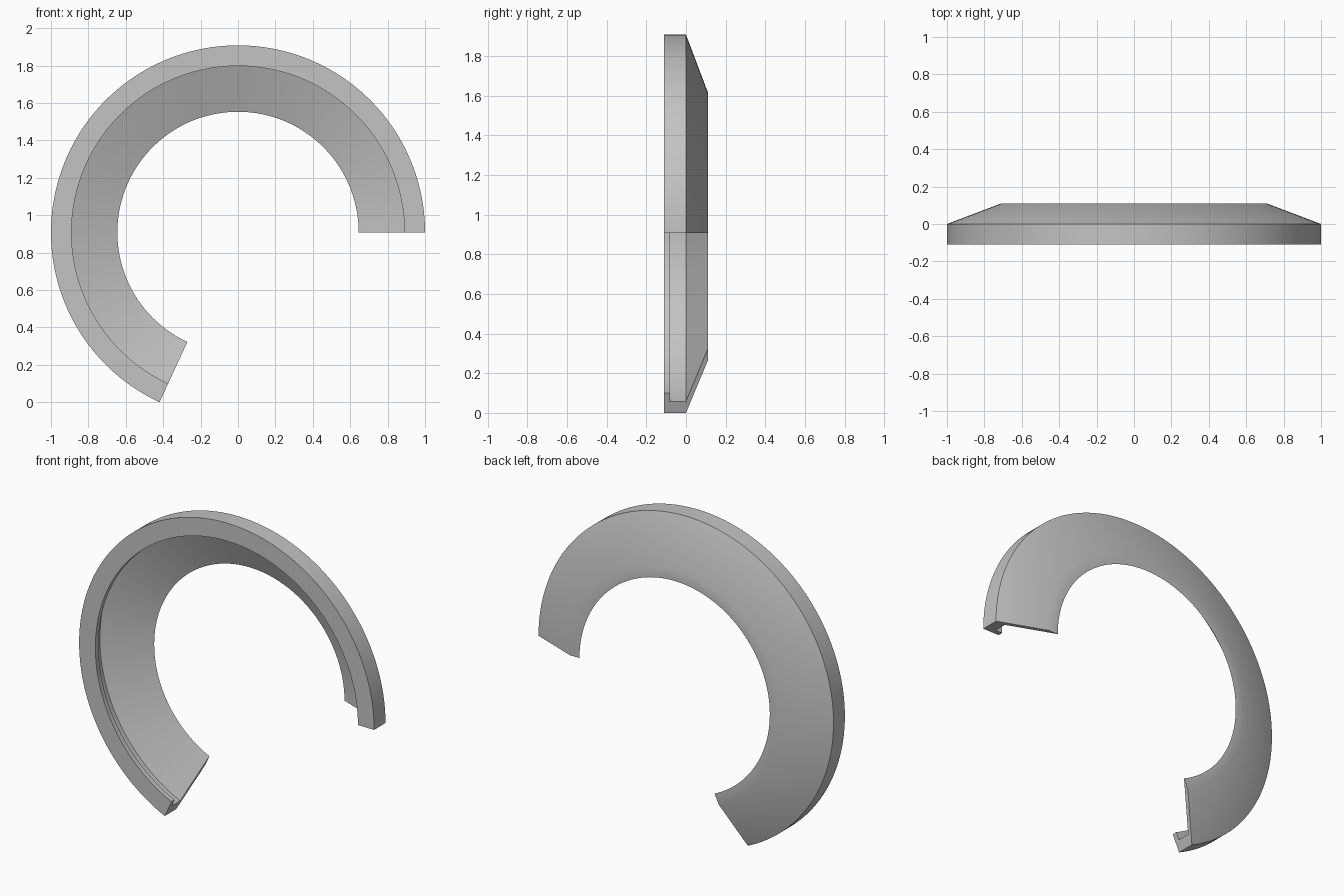
import bpy, bmesh
from math import sin, cos, radians

cube = bpy.data.objects.get("Cube")
if cube:
    bpy.data.objects.remove(cube, do_unlink=True)

CENTRE_Z = 0.908
SWEEP = radians(245.2)
STEPS = 160

# Cross-section as (radius, depth): outer rim, sloped back, inner slope, groove and front lip
PROFILE = [(1.0, -0.11), (1.0, 0.0), (0.71, 0.11), (0.645, 0.11),
           (0.936, 0.0), (0.936, -0.08), (0.89, -0.08), (0.89, -0.11)]

# Plain grey material
grey = bpy.data.materials.new("plain_grey")
grey.use_nodes = True
colour = (0.55, 0.55, 0.55, 1)
grey.diffuse_color = colour
grey.node_tree.nodes["Principled BSDF"].inputs["Base Color"].default_value = colour

# Sweep the section around the ring
bm = bmesh.new()
rings = []
for i in range(STEPS + 1):
    a = SWEEP * i / STEPS
    rings.append([bm.verts.new((r * cos(a), y, CENTRE_Z + r * sin(a))) for r, y in PROFILE])
n = len(PROFILE)
for a, b in zip(rings, rings[1:]):
    for j in range(n):
        k = (j + 1) % n
        bm.faces.new((a[j], a[k], b[k], b[j]))

# Close both cut ends
bm.faces.new(rings[0])
bm.faces.new(rings[-1])
bmesh.ops.recalc_face_normals(bm, faces=bm.faces[:])

mesh = bpy.data.meshes.new("open_ring")
bm.to_mesh(mesh)
bm.free()
mesh.materials.append(grey)
ring = bpy.data.objects.new("open_ring", mesh)
bpy.context.collection.objects.link(ring)

# Smooth along the sweep, crisp at the section corners
bpy.ops.object.select_all(action='DESELECT')
ring.select_set(True)
bpy.context.view_layer.objects.active = ring
bpy.ops.object.shade_smooth_by_angle(angle=radians(30))
